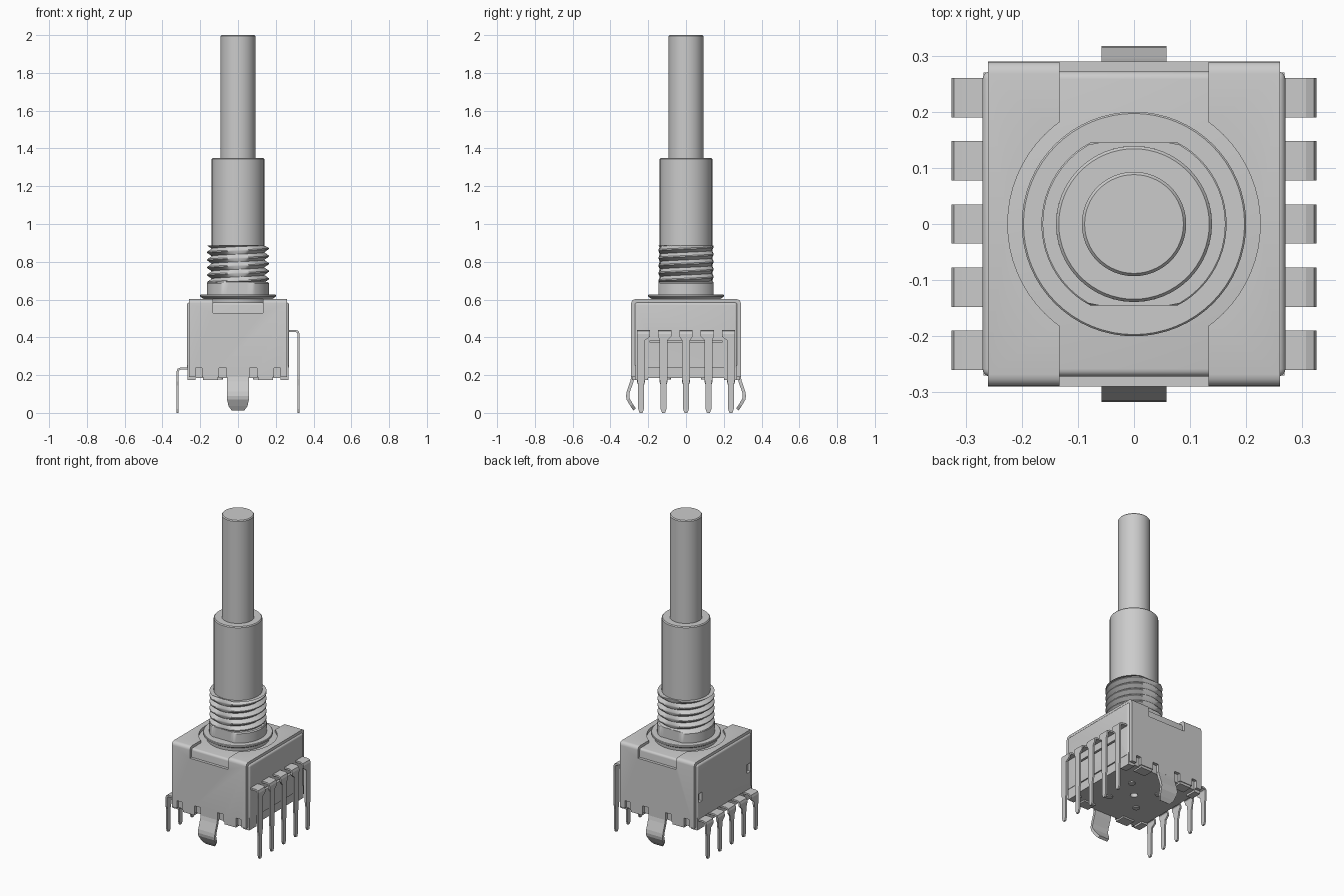
import bpy, bmesh, math
from mathutils import Vector

old = bpy.data.objects.get("Cube")
if old:
    bpy.data.objects.remove(old)

metal = bpy.data.materials.new("light grey metal")
metal.use_nodes = True
metal.diffuse_color = (0.6, 0.6, 0.6, 1)
metal.node_tree.nodes["Principled BSDF"].inputs["Base Color"].default_value = (0.6, 0.6, 0.6, 1)


def finish(name, bm, smooth=True):
    bmesh.ops.recalc_face_normals(bm, faces=bm.faces)
    me = bpy.data.meshes.new(name)
    bm.to_mesh(me)
    bm.free()
    me.materials.append(metal)
    ob = bpy.data.objects.new(name, me)
    bpy.context.collection.objects.link(ob)
    if smooth:
        select(ob)
        bpy.ops.object.shade_smooth_by_angle(angle=math.radians(35))
    return ob


def select(ob):
    bpy.ops.object.select_all(action="DESELECT")
    ob.select_set(True)
    bpy.context.view_layer.objects.active = ob


def box(name, x, y, z, bevel=0, pick=None):
    """Box from (min, max) pairs; pick chooses which edges are rounded."""
    bm = bmesh.new()
    bmesh.ops.create_cube(bm, size=1)
    for v in bm.verts:
        v.co = [r[0] if c < 0 else r[1] for c, r in zip(v.co, (x, y, z))]
    if bevel:
        edges = [e for e in bm.edges if pick is None or pick(e)]
        bmesh.ops.bevel(bm, geom=edges, offset=bevel, segments=4, profile=0.5, affect="EDGES")
    return finish(name, bm)


def lathe(name, profile, flat=None, n=64):
    """Revolve (radius, z) points; flat limits |y| to mill two flats."""
    bm = bmesh.new()
    rings = []
    for r, z in profile:
        ring = []
        for i in range(n):
            a = math.tau * i / n
            y = r * math.sin(a)
            if flat:
                y = max(-flat, min(flat, y))
            ring.append(bm.verts.new((r * math.cos(a), y, z)))
        rings.append(ring)
    for lo, hi in zip(rings, rings[1:]):
        for i in range(n):
            j = (i + 1) % n
            bm.faces.new((lo[i], lo[j], hi[j], hi[i]))
    bm.faces.new(rings[0])
    bm.faces.new(rings[-1])
    return finish(name, bm)


def strip(name, path, across, thick):
    """Bent sheet strip: path of (point, half width), widened along across."""
    bm = bmesh.new()
    side = Vector(across)
    rows = [[bm.verts.new(Vector(p) + side * s * w) for s in (-1, 1)] for p, w in path]
    for a, b in zip(rows, rows[1:]):
        bm.faces.new((a[0], a[1], b[1], b[0]))
    ob = finish(name, bm, False)
    mod = ob.modifiers.new("sheet", "SOLIDIFY")
    mod.thickness = thick
    mod.offset = 0
    mod.use_even_offset = True
    return ob


def cut(ob, cutters):
    for c in cutters:
        mod = ob.modifiers.new("cut", "BOOLEAN")
        mod.object = c
        mod.solver = "EXACT"
        select(ob)
        bpy.ops.object.modifier_apply(modifier=mod.name)
        bpy.data.objects.remove(c)
    select(ob)
    bpy.ops.object.shade_smooth_by_angle(angle=math.radians(35))


def top_edge(e):
    return all(v.co.z > 0.5 for v in e.verts)


# Housing block with a seam slot on one side and corner windows on the other
housing = box("housing", (-.27, .27), (-.272, .272), (.24, .585), .014,
              lambda e: top_edge(e) or abs(e.verts[0].co.z - e.verts[1].co.z) > .1)
cut(housing, [box("slot_cutter", (.255, .4), (-.19, .19), (.372, .384))]
    + [box("window_cutter", (-.4, -.25), sorted((s * .225, s * .262)), (.345, .4)) for s in (-1, 1)])

# Plastic base with corner feet and round holes underneath
base = box("base", (-.262, .262), (-.268, .268), (.185, .26))
cut(base, [lathe("hole_cutter", [(.022, .1), (.022, .21)], n=24)])
for sx in (-1, 1):
    for sy in (-1, 1):
        box("corner_foot", sorted((sx * .225, sx * .268)), sorted((sy * .2, sy * .27)), (.173, .25))
        peg = lathe("base_peg", [(.02, .178), (.02, .2)], n=20)
        peg.location = (sx * .1, sy * .1, 0)

# Folded cover strap, open around the bushing and notched at the lower edge
cover = box("cover", (-.26, .26), (-.29, .29), (.19, .602), .022,
            lambda e: top_edge(e) and abs(e.verts[0].co.x - e.verts[1].co.x) > .1)
cutters = [box("strip_cutter", (-.133, .133), (-.4, .4), (.53, .7)),
           lathe("round_cutter", [(.225, .5), (.225, .7)]),
           box("inside_cutter", (-.4, .4), (-.271, .271), (.1, .578))]
for s in (-1, 1):
    for a, b in ((.06, .1), (.19, .225)):
        cutters.append(box("notch_cutter", sorted((s * a, s * b)), (-.4, .4), (.1, .238)))
cut(cover, cutters)

# Clinch tabs folded below the base and the sprung mounting tabs
for sy in (-1, 1):
    for sx in (-1, 1):
        box("clinch_tab", sorted((sx * .105, sx * .185)), sorted((sy * .22, sy * .285)), (.175, .192))
    side = [(.281, .25, .058), (.281, .19, .058), (.287, .165, .058), (.306, .11, .058),
            (.309, .09, .058), (.306, .073, .058), (.287, .04, .05), (.272, .018, .034)]
    strip("mounting_tab", [((0, sy * y, z), w) for y, z, w in side], (1, 0, 0), .017)

# Five terminals on each side, with wide heads and narrow splayed legs
for sx, top in ((1, .434), (-1, .234)):
    for i in range(-2, 3):
        head, leg = i * .1125, i * .119
        path = [((sx * .25, head, top), .035),
                ((sx * .305, head, top), .035),
                ((sx * .316, head, top - .005), .035),
                ((sx * .32, head, top - .016), .035),
                ((sx * .32, head, top - .03), .035),
                ((sx * .32, leg, top - .05), .021),
                ((sx * .32, leg, .18 if sx > 0 else .165), .021),
                ((sx * .32, leg, .145), .015),
                ((sx * .32, leg, .02), .015),
                ((sx * .32, leg, 0), .008)]
        strip("terminal", path, (0, 1, 0), .011)

# Flange, flatted collar, sleeve and shaft
lathe("flange", [(.18, .58), (.182, .604), (.2, .615), (.2, .624), (.197, .627)])
lathe("collar", [(.165, .62), (.165, .686), (.158, .692)], flat=.145)
lathe("sleeve", [(.139, .6), (.139, 1.344), (.134, 1.35)])
lathe("shaft", [(.093, 1.3), (.093, 1.994), (.088, 2)])


# Helical thread, flattened front and back
def thread(name, z0, z1, pitch, root, crest, flat, n=48):
    bm = bmesh.new()
    turns = int((z1 - z0) / pitch) + 2
    shape = [(0, root), (.42, crest), (.58, crest)]
    rows = [(t + p, r) for t in range(-1, turns) for p, r in shape]
    grid = []
    for i in range(n + 1):
        a = math.tau * i / n
        col = []
        for t, r in rows:
            z = max(z0, min(z1, z0 + pitch * (t + i / n)))
            y = max(-flat, min(flat, r * math.sin(a)))
            col.append(bm.verts.new((r * math.cos(a), y, z)))
        grid.append(col)
    for a, b in zip(grid, grid[1:]):
        for k in range(len(rows) - 1):
            bm.faces.new((a[k], b[k], b[k + 1], a[k + 1]))
    bmesh.ops.remove_doubles(bm, verts=bm.verts, dist=1e-5)
    return finish(name, bm)


thread("thread", .69, .885, .04, .139, .163, .145)
